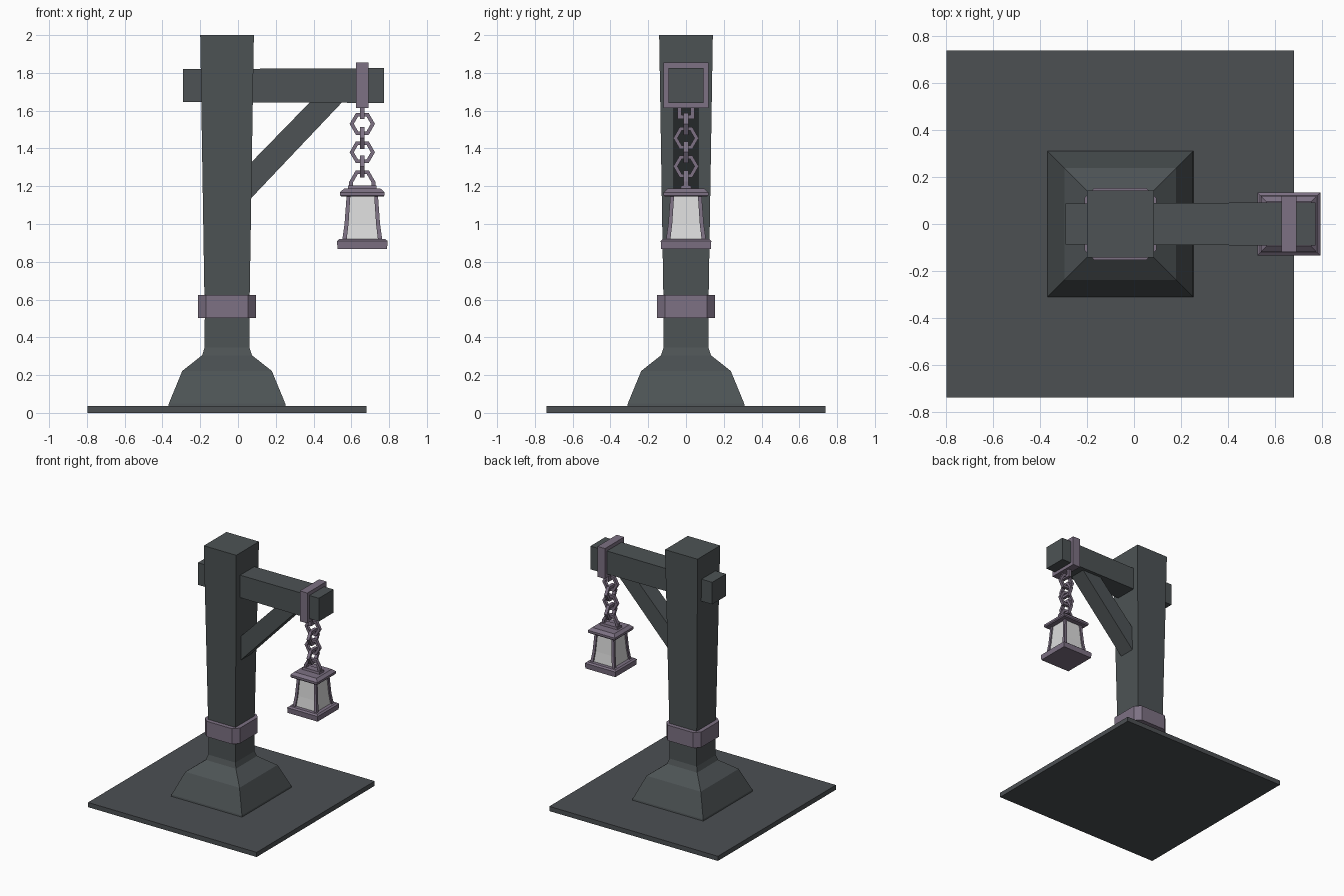
import bpy, bmesh
from math import pi, cos, sin
from mathutils import Matrix, Vector

if "Cube" in bpy.data.objects:
    bpy.data.objects.remove(bpy.data.objects["Cube"], do_unlink=True)


def material(name, color):
    m = bpy.data.materials.new(name)
    m.use_nodes = True
    m.diffuse_color = (*color, 1)
    m.node_tree.nodes["Principled BSDF"].inputs["Base Color"].default_value = (*color, 1)
    return m


WOOD = material("dark grey wood", (0.074, 0.086, 0.09))
GROUND = material("slate ground", (0.072, 0.079, 0.086))
METAL = material("dusty purple metal", (0.205, 0.165, 0.228))
GLASS = material("pale glass", (0.72, 0.72, 0.72))


def finish(name, bm, mat, matrix=Matrix()):
    bmesh.ops.recalc_face_normals(bm, faces=bm.faces)
    mesh = bpy.data.meshes.new(name)
    bm.to_mesh(mesh)
    bm.free()
    mesh.transform(matrix)
    mesh.materials.append(mat)
    ob = bpy.data.objects.new(name, mesh)
    bpy.context.collection.objects.link(ob)
    return ob


def loft(name, levels, mat, matrix=Matrix()):
    """Stack of rectangles, each level given as (height, half x, half y)."""
    bm = bmesh.new()
    rings = [[bm.verts.new((sx * hx, sy * hy, z))
              for sx, sy in ((-1, -1), (1, -1), (1, 1), (-1, 1))] for z, hx, hy in levels]
    for a, b in zip(rings, rings[1:]):
        for i in range(4):
            j = (i + 1) % 4
            bm.faces.new((a[i], a[j], b[j], b[i]))
    bm.faces.new(rings[0])
    bm.faces.new(rings[-1])
    return finish(name, bm, mat, matrix)


def hoop(name, outer, inner, depth, mat, matrix, closed=True):
    """Band between two outlines, with thickness along local z."""
    bm = bmesh.new()
    loops = [[bm.verts.new((x, y, z)) for x, y in pts]
             for pts, z in ((outer, -depth / 2), (outer, depth / 2),
                            (inner, depth / 2), (inner, -depth / 2))]
    n = len(outer)
    for k in range(4):
        a, b = loops[k], loops[(k + 1) % 4]
        for i in range(n if closed else n - 1):
            j = (i + 1) % n
            bm.faces.new((a[i], a[j], b[j], b[i]))
    if not closed:
        for i in (0, -1):
            bm.faces.new([l[i] for l in loops])
    return finish(name, bm, mat, matrix)


def square(h, c=0.0):
    """Square outline with corners cut by c."""
    k = h - c
    if c == 0:
        return [(-h, -h), (h, -h), (h, h), (-h, h)]
    return [(-k, -h), (k, -h), (h, -k), (h, k), (k, h), (-k, h), (-h, k), (-h, -k)]


def hexagon(r, count=6):
    return [(r * cos(i * pi / 3), r * sin(i * pi / 3)) for i in range(count)]


move = Matrix.Translation
PX, LX = -0.058, 0.658          # post and lantern centres
FRONT = Matrix.Rotation(pi / 2, 4, "X")
SIDE = Matrix.Rotation(pi / 2, 4, "Z") @ FRONT
post_at = move((PX, 0, 0))
lamp_at = move((LX, 0, 0))

# Ground slab and post with flared foot
loft("ground_slab", [(0, 0.738, 0.738), (0.037, 0.738, 0.738)], GROUND, post_at)
loft("post", [(z, h, h) for z, h in ((0.037, 0.31), (0.05, 0.308), (0.222, 0.237),
     (0.305, 0.132), (0.345, 0.119), (0.5, 0.118), (2.0, 0.142))], WOOD, post_at)
hoop("post_band", square(0.153, 0.042), square(0.115, 0.01), 0.122, METAL,
     move((PX, 0, 0.563)))

# Cross beam, slightly thicker at the lantern end
along_x = Matrix.Rotation(pi / 2, 4, "Y")
loft("cross_beam", [(-0.29, 0.087, 0.087), (0.772, 0.092, 0.092)], WOOD,
     move((0, 0, 1.733)) @ along_x)
hoop("beam_band", square(0.12), square(0.091), 0.065, METAL,
     move((LX, 0, 1.735)) @ along_x)

# Diagonal brace
bm = bmesh.new()
profile = [(0.03, 1.095), (0.03, 1.285), (0.41, 1.675), (0.58, 1.675)]
face = bm.faces.new([bm.verts.new((x, -0.065, z)) for x, z in profile])
ext = bmesh.ops.extrude_face_region(bm, geom=[face])
bmesh.ops.translate(bm, vec=(0, 0.13, 0),
                    verts=[v for v in ext["geom"] if isinstance(v, bmesh.types.BMVert)])
finish("brace", bm, WOOD)

# Chain: staple, alternating links, lantern handle
hoop("chain_staple", [(-0.045, 0.03), (-0.045, -0.03), (0.045, -0.03), (0.045, 0.03)],
     [(-0.024, 0.03), (-0.024, -0.01), (0.024, -0.01), (0.024, 0.03)],
     0.024, METAL, move((LX, 0, 1.587)) @ SIDE, closed=False)
for i in range(4):
    hoop(f"chain_link_{i + 1}", hexagon(0.067), hexagon(0.045), 0.024, METAL,
         move((LX, 0, 1.53 - i * 0.075)) @ (SIDE if i % 2 else FRONT))
hoop("lantern_handle", hexagon(0.07, 4), hexagon(0.048, 4), 0.026, METAL,
     move((LX, 0, 1.222)) @ FRONT, closed=False)
loft("handle_plate", [(1.18, 0.078, 0.03), (1.205, 0.074, 0.026)], METAL, lamp_at)
for s in (-1, 1):
    loft("handle_foot", [(1.2, 0.011, 0.013), (1.224, 0.011, 0.013)], METAL,
         move((LX + s * 0.059, 0, 0)))

# Lantern roof, base and glass
loft("lantern_roof", [(z, h, h) for z, h in ((1.145, 0.112), (1.152, 0.118),
     (1.168, 0.118), (1.188, 0.096))], METAL, lamp_at)
loft("lantern_base", [(z, h, h) for z, h in ((0.868, 0.131), (0.91, 0.134),
     (0.92, 0.122))], METAL, lamp_at)
loft("lantern_glass", [(z, h, h) for z, h in ((0.915, 0.094), (1.0, 0.084),
     (1.15, 0.073))], GLASS, lamp_at)

# Four flared corner bars around the glass
bars = bmesh.new()
for sx in (-1, 1):
    for sy in (-1, 1):
        rings = []
        for z, o, w in ((0.915, 0.106, 0.023), (1.0, 0.094, 0.021), (1.15, 0.083, 0.02)):
            i = o - w
            rings.append([bars.verts.new((sx * x, sy * y, z))
                          for x, y in ((o, o), (i, o), (i, i), (o, i))])
        for a, b in zip(rings, rings[1:]):
            for k in range(4):
                j = (k + 1) % 4
                bars.faces.new((a[k], a[j], b[j], b[k]))
        bars.faces.new(rings[0])
        bars.faces.new(rings[-1])
finish("lantern_bars", bars, METAL, lamp_at)
